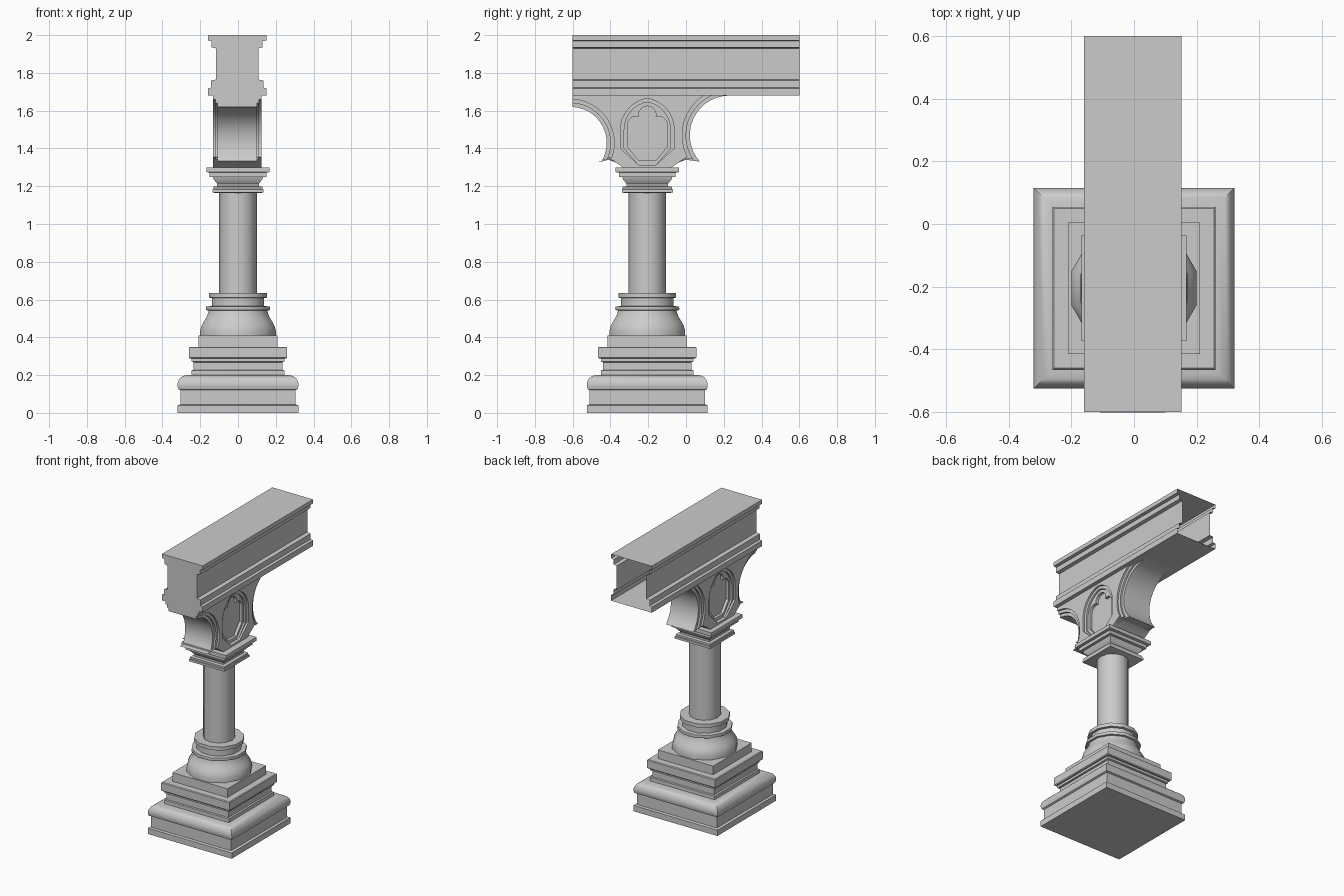
import bpy, bmesh
from math import sin, cos, pi, radians, sqrt, asin

if "Cube" in bpy.data.objects:
    bpy.data.objects.remove(bpy.data.objects["Cube"])

stone = bpy.data.materials.new("grey_stone")
stone.use_nodes = True
GREY = (0.6, 0.6, 0.6, 1)
stone.diffuse_color = GREY
stone.node_tree.nodes["Principled BSDF"].inputs["Base Color"].default_value = GREY

AXIS_Y = -0.205      # column axis
WALL_X = -0.004      # middle plane of bracket and beam


def finish(obj, angle=35):
    obj.data.materials.clear()
    obj.data.materials.append(stone)
    bpy.ops.object.select_all(action="DESELECT")
    obj.select_set(True)
    bpy.context.view_layer.objects.active = obj
    bpy.ops.object.shade_smooth_by_angle(angle=radians(angle))


def from_bmesh(name, bm):
    bmesh.ops.recalc_face_normals(bm, faces=bm.faces)
    mesh = bpy.data.meshes.new(name)
    bm.to_mesh(mesh)
    bm.free()
    obj = bpy.data.objects.new(name, mesh)
    bpy.context.collection.objects.link(obj)
    return obj


def turned(name, profile, sides, flat=True):
    """Stack of regular rings from (half width, z) pairs, capped at both ends."""
    bm = bmesh.new()
    scale = 1 / cos(pi / sides) if flat else 1
    turn = pi / sides if flat else 0
    rings = []
    for r, z in profile:
        angles = [turn + 2 * pi * i / sides for i in range(sides)]
        rings.append([bm.verts.new((r * scale * cos(a), AXIS_Y + r * scale * sin(a), z))
                      for a in angles])
    for a, b in zip(rings, rings[1:]):
        for i in range(sides):
            j = (i + 1) % sides
            bm.faces.new((a[i], a[j], b[j], b[i]))
    bm.faces.new(rings[0])
    bm.faces.new(rings[-1])
    finish(from_bmesh(name, bm))


# Square plinth, lower mouldings
turned("plinth", [(.32, 0), (.32, .04), (.305, .045), (.305, .12), (.315, .125), (.32, .14),
                  (.32, .155), (.315, .172), (.305, .186), (.29, .196), (.27, .2)], 4)
turned("plinth_neck", [(.245, .2), (.245, .225), (.235, .228), (.235, .268), (.245, .272),
                       (.245, .29)], 4)
turned("plinth_upper_band", [(.255, .288), (.26, .293), (.26, .345), (.255, .35)], 4)
turned("plinth_top_block", [(.21, .35), (.21, .41)], 4)

# Round base, shaft and square capital
turned("round_base", [(.2, .41), (.2, .435), (.194, .46), (.182, .482), (.168, .505),
                      (.159, .525), (.155, .542), (.168, .544), (.17, .55), (.168, .564),
                      (.138, .565), (.138, .608), (.153, .61), (.153, .635), (.1, .635)], 12)
turned("shaft", [(.1, .63), (.1, 1.17)], 12, flat=False)
turned("capital", [(.125, 1.165), (.135, 1.168), (.135, 1.183), (.13, 1.185), (.13, 1.197),
                   (.11, 1.2), (.11, 1.213), (.128, 1.235), (.132, 1.248), (.15, 1.25),
                   (.15, 1.272), (.168, 1.275), (.168, 1.3)], 4)


# Bracket: stepped layers with a trefoil niche
def arc(cy, cz, r, start, end, steps=14):
    return [(cy + r * cos(start + (end - start) * i / steps),
             cz + r * sin(start + (end - start) * i / steps)) for i in range(steps + 1)]


def bracket_outline(d):
    """Outline in y and z, with both arch edges set back by d."""
    low = 1.33 + d * .6
    top = 1.68
    # rear arch meets the beam underside, front arch is cut by the beam's end
    rr, ry, rz = .21 + d, .23, 1.47
    fr, fy, fz = .19 + d, -.61, 1.43
    rear = arc(ry, rz, rr, pi - asin((top - rz) / rr), pi + asin((rz - low) / rr))
    front = arc(fy, fz, fr, -asin((fz - low) / fr), pi / 2 - .05)
    tip = [(-.475 + d * 1.4, low)]
    bottom = [(0, 1.34 + d * .3), (-.04, 1.325), (-.075, 1.3),
              (-.335, 1.3), (-.37, 1.325), (-.41, 1.34 + d * .3)]
    return rear + bottom + tip + front + [(-.6, fz + fr), (-.6, top)]


def niche(w, apex, spring=1.5):
    """Pointed arch opening with a canted sill."""
    rise = apex - spring
    r = (w * w + rise * rise) / (2 * w)
    right = arc(w - r, spring, r, 0, asin(rise / r), 8)
    half = [(.045, 1.312), (w, 1.40)] + right
    return [(AXIS_Y + y, z) for y, z in half + [(-y, z) for y, z in half[-2::-1]]]


def trefoil():
    side = arc(.06, 1.525, .045, 0, radians(112), 7)
    crown = arc(0, 1.578, .046, radians(-10), radians(90), 7)
    half = [(.045, 1.335), (.105, 1.41)] + side + crown
    return [(AXIS_Y + y, z) for y, z in half + [(-y, z) for y, z in half[-2::-1]]]


def slab(name, loops, half_width):
    """Flat shape in the yz plane, later loops being holes, thickened in x."""
    curve = bpy.data.curves.new(name, "CURVE")
    curve.dimensions = "2D"
    curve.fill_mode = "BOTH"
    curve.extrude = half_width
    for points in loops:
        spline = curve.splines.new("POLY")
        spline.points.add(len(points) - 1)
        for p, (y, z) in zip(spline.points, points):
            p.co = (y, z, 0, 1)
        spline.use_cyclic_u = True
    obj = bpy.data.objects.new(name, curve)
    bpy.context.collection.objects.link(obj)
    bpy.ops.object.select_all(action="DESELECT")
    obj.select_set(True)
    bpy.context.view_layer.objects.active = obj
    bpy.ops.object.convert(target="MESH")
    obj = bpy.context.view_layer.objects.active
    # stand the flat shape up: local x, y, z become y, z, x
    for v in obj.data.vertices:
        a, b, c = v.co
        v.co = (c + WALL_X, a, b)
    bm = bmesh.new()
    bm.from_mesh(obj.data)
    bmesh.ops.remove_doubles(bm, verts=bm.verts, dist=.0001)
    bmesh.ops.recalc_face_normals(bm, faces=bm.faces)
    bm.to_mesh(obj.data)
    bm.free()
    finish(obj, 25)


slab("niche_back", [niche(.13, 1.66)], .085)
slab("bracket_core", [bracket_outline(0), trefoil()], .104)
slab("bracket_inner_moulding", [bracket_outline(.02), niche(.122, 1.645)], .116)
slab("bracket_face", [bracket_outline(.04), niche(.142, 1.665)], .128)

# Beam: moulded tube, closed at the front and open at the back
section = [(.155, 1.68), (.155, 1.718), (.138, 1.722), (.138, 1.76), (.112, 1.765),
           (.112, 1.93), (.135, 1.935), (.135, 1.968), (.155, 1.972), (.155, 2)]
section += [(-x, z) for x, z in reversed(section)]
bm = bmesh.new()
ends = [[bm.verts.new((x + WALL_X, y, z)) for x, z in section] for y in (-.6, .6)]
for i in range(len(section)):
    j = (i + 1) % len(section)
    bm.faces.new((ends[0][i], ends[0][j], ends[1][j], ends[1][i]))
bm.faces.new(ends[0])
finish(from_bmesh("beam", bm), 15)
